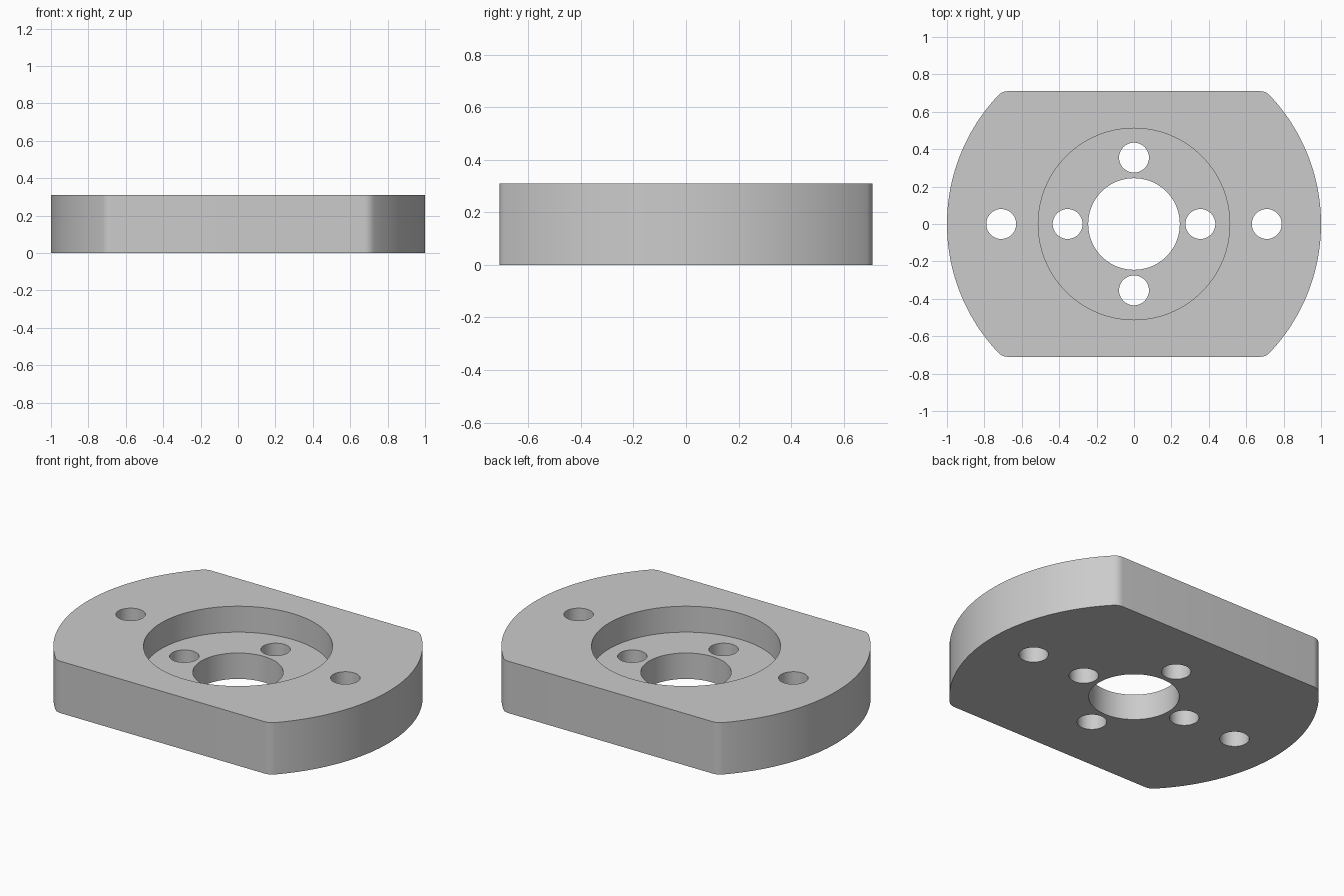
import bpy
import bmesh
from math import sin, cos, pi, sqrt, atan2

cube = bpy.data.objects.get("Cube")
if cube:
    bpy.data.objects.remove(cube, do_unlink=True)

HEIGHT = 0.31
FLOOR = 0.155       # level of the recess floor
HALF_DEPTH = 0.71   # distance of the flats from the centre
FILLET = 0.07
HOLE = 0.08

grey = bpy.data.materials.new("grey metal")
grey.use_nodes = True
grey.diffuse_color = (0.6, 0.6, 0.6, 1)
grey.node_tree.nodes["Principled BSDF"].inputs["Base Color"].default_value = (0.6, 0.6, 0.6, 1)


def arc(cx, cy, r, start, end, steps):
    angles = [start + (end - start) * i / steps for i in range(steps + 1)]
    return [(cx + r * cos(a), cy + r * sin(a)) for a in angles]


def prism(name, outline, z0, z1):
    bm = bmesh.new()
    face = bm.faces.new([bm.verts.new((x, y, z0)) for x, y in outline])
    top = bmesh.ops.extrude_face_region(bm, geom=[face])["geom"]
    verts = [v for v in top if isinstance(v, bmesh.types.BMVert)]
    bmesh.ops.translate(bm, verts=verts, vec=(0, 0, z1 - z0))
    bmesh.ops.recalc_face_normals(bm, faces=bm.faces)
    mesh = bpy.data.meshes.new(name)
    bm.to_mesh(mesh)
    bm.free()
    mesh.materials.append(grey)
    obj = bpy.data.objects.new(name, mesh)
    bpy.context.collection.objects.link(obj)
    return obj


def cut(target, x, y, r, z0, steps):
    cutter = prism("hole_cutter", arc(x, y, r, 0, 2 * pi, steps)[:-1], z0, HEIGHT + 0.1)
    cutter.hide_render = True
    mod = target.modifiers.new("hole", "BOOLEAN")
    mod.operation = "DIFFERENCE"
    mod.solver = "EXACT"
    mod.object = cutter
    bpy.context.view_layer.objects.active = target
    bpy.ops.object.modifier_apply(modifier=mod.name)
    bpy.data.objects.remove(cutter, do_unlink=True)


# Disc outline with two flats and rounded corners
fy = HALF_DEPTH - FILLET
fx = sqrt((1 - FILLET) ** 2 - fy ** 2)
a = atan2(fy, fx)
right = (arc(fx, -fy, FILLET, -pi / 2, -a, 6)
         + arc(0, 0, 1, -a, a, 48)[1:-1]
         + arc(fx, fy, FILLET, a, pi / 2, 6))
plate = prism("flange_plate", right + [(-x, -y) for x, y in right], 0, HEIGHT)

# Round recess and central bore
cut(plate, 0, 0, 0.512, FLOOR, 96)
cut(plate, 0, 0, 0.245, -0.1, 72)

# Four inner screw holes and two outer ones
for i in range(4):
    cut(plate, 0.355 * cos(i * pi / 2), 0.355 * sin(i * pi / 2), HOLE, -0.1, 40)
for side in (-1, 1):
    cut(plate, 0.71 * side, 0, HOLE, -0.1, 40)

# Smooth walls, sharp rims
bpy.ops.object.select_all(action="DESELECT")
plate.select_set(True)
bpy.context.view_layer.objects.active = plate
bpy.ops.object.shade_smooth_by_angle()
